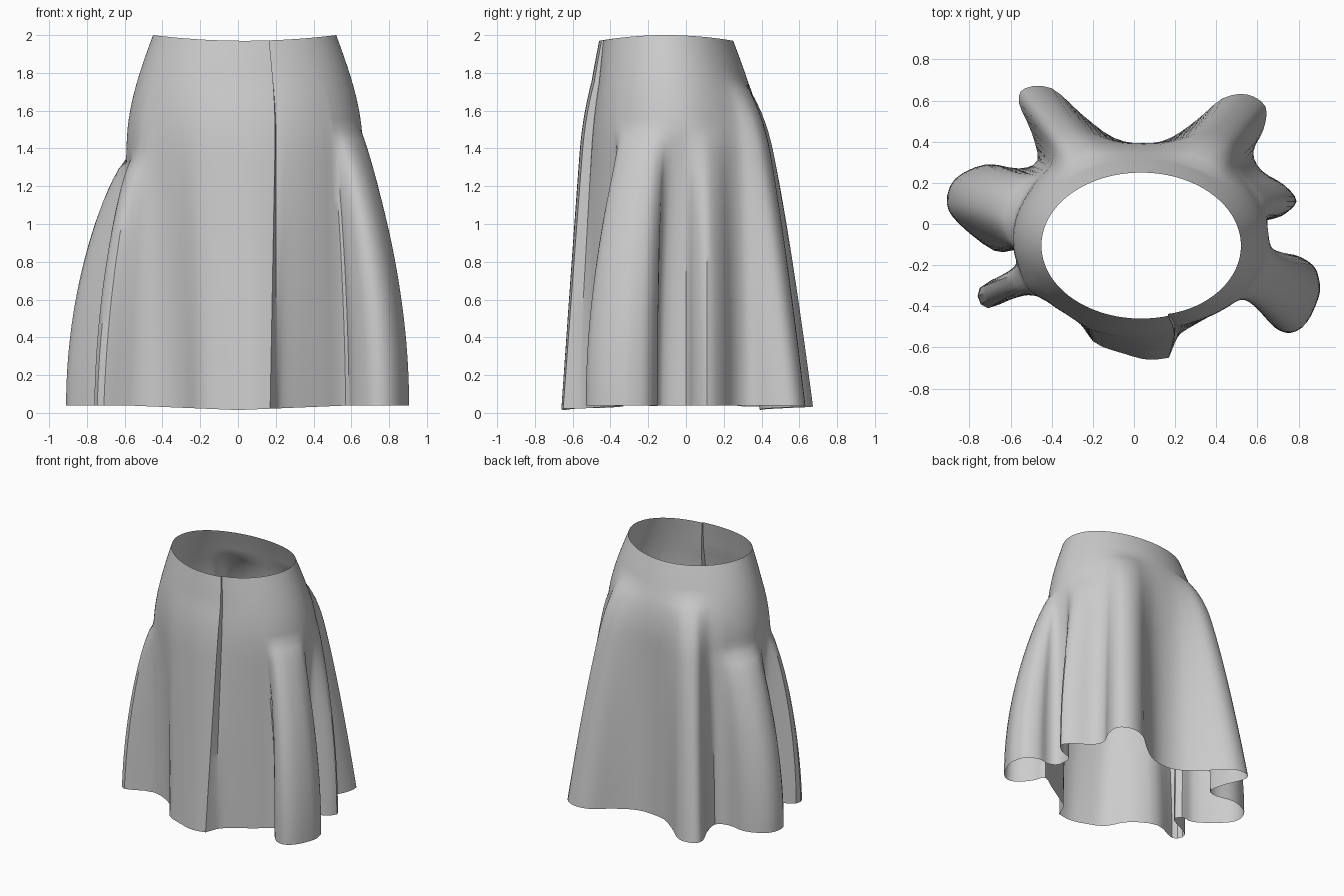
import bpy
import bmesh
import math

cube = bpy.data.objects.get("Cube")
if cube:
    bpy.data.objects.remove(cube, do_unlink=True)

# Hem outline, counter-clockwise from the front opening
HEM = [(0.2, -0.575), (0.23, -0.53), (0.33, -0.47), (0.45, -0.4), (0.57, -0.33),
       (0.61, -0.41), (0.68, -0.5), (0.76, -0.53), (0.84, -0.48), (0.9, -0.35),
       (0.9, -0.27), (0.87, -0.2), (0.78, -0.15), (0.69, -0.16), (0.62, -0.12),
       (0.62, 0.0), (0.72, 0.04), (0.79, 0.11), (0.73, 0.19), (0.62, 0.26),
       (0.58, 0.35), (0.63, 0.46), (0.64, 0.57), (0.55, 0.63), (0.43, 0.61),
       (0.31, 0.51), (0.18, 0.42), (0.05, 0.39), (-0.1, 0.42), (-0.25, 0.53),
       (-0.4, 0.66), (-0.53, 0.66), (-0.56, 0.59), (-0.5, 0.45), (-0.47, 0.31),
       (-0.56, 0.27), (-0.72, 0.29), (-0.87, 0.22), (-0.91, 0.1), (-0.85, 0.0),
       (-0.68, -0.13), (-0.57, -0.13), (-0.55, -0.2), (-0.75, -0.31), (-0.71, -0.41),
       (-0.5, -0.33), (-0.3, -0.42), (-0.2, -0.57), (-0.05, -0.63), (0.07, -0.66),
       (0.17, -0.65)]
ROWS, STEPS = 36, 3
SEAM = math.radians(-74.4)


def smooth(values, passes):
    for _ in range(passes):
        inner = [(a + 2 * b + c) / 4 for a, b, c in zip(values, values[1:], values[2:])]
        values = [values[0]] + inner + [values[-1]]
    return values


def clamp(value):
    return min(max(value, 0), 1)


def catmull(p, q, r, s, t):
    return tuple(0.5 * (2 * b + (c - a) * t + (2 * a - 5 * b + 4 * c - d) * t * t
                        + (3 * b - a - 3 * c + d) * t ** 3)
                 for a, b, c, d in zip(p, q, r, s))


# Angle on the waist for every hem point, and where the side gathers lie
angles = [(math.atan2((y + 0.1) / 0.75, x - 0.035) - SEAM) % math.tau for x, y in HEM]
angles[0], angles[-1] = 0, math.tau
angles = smooth(sorted(angles), 5)
gathers = smooth([float(abs(x) > 0.5 and -0.55 < y < 0.33) for x, y in HEM], 2)
controls = [(x, y, a + SEAM, g) for (x, y), a, g in zip(HEM, angles, gathers)]

# Smooth columns through the control points
columns = []
last = len(controls) - 1
for i in range(last):
    around = [controls[min(max(i + k, 0), last)] for k in (-1, 0, 1, 2)]
    columns += [catmull(*around, j / STEPS) for j in range(STEPS)]
columns.append(controls[-1])


def cloth_point(col, index, k):
    """Position on the skirt: fitted hips above, opening into folds below."""
    hx, hy, angle, gather = col
    top = 2 - 0.03 * math.sin(angle) ** 2
    bottom = 0.015 + 0.025 * clamp(abs(hx) / 0.6)
    z = top + (bottom - top) * k
    ease = math.sin(clamp((top - z) / 0.6) * math.pi / 2)
    x = 0.035 + (0.485 + 0.14 * ease) * math.cos(angle)
    y = -0.105 + 0.035 * ease + (0.355 + 0.11 * ease) * math.sin(angle)
    y += (0.01 + 0.03 * ease) * math.exp(-index / 6)

    # Long soft folds in front and back, short gathered ones at the sides
    power = 0.95 if hy < -0.35 else 0.7
    soft = clamp((1.75 - z) / (1.75 - bottom)) ** power
    start, power = (1.5, 0.8) if hx > 0 else (1.35, 0.65)
    short = math.sin(clamp((start - z) / (start - bottom)) * math.pi / 2) ** power
    w = soft + (short - soft) * clamp(gather)
    return (x + (hx - x) * w, y + (hy - y) * w, z)


# Skirt cloth, with the step of the front overlap closing the loop
bm = bmesh.new()
grid = [[bm.verts.new(cloth_point(c, i, r / ROWS)) for i, c in enumerate(columns)]
        for r in range(ROWS + 1)]
count = len(columns)
for upper, lower in zip(grid, grid[1:]):
    for i in range(count):
        j = (i + 1) % count
        bm.faces.new((upper[i], lower[i], lower[j], upper[j]))
mesh = bpy.data.meshes.new("skirt")
bm.to_mesh(mesh)
bm.free()
skirt = bpy.data.objects.new("skirt", mesh)
bpy.context.collection.objects.link(skirt)

# Plain grey cloth
cloth = bpy.data.materials.new("grey cloth")
cloth.use_nodes = True
color = (0.6, 0.6, 0.6, 1)
cloth.diffuse_color = color
cloth.node_tree.nodes["Principled BSDF"].inputs["Base Color"].default_value = color
mesh.materials.append(cloth)

bpy.context.view_layer.objects.active = skirt
skirt.select_set(True)
bpy.ops.object.shade_smooth_by_angle(angle=math.radians(35))
